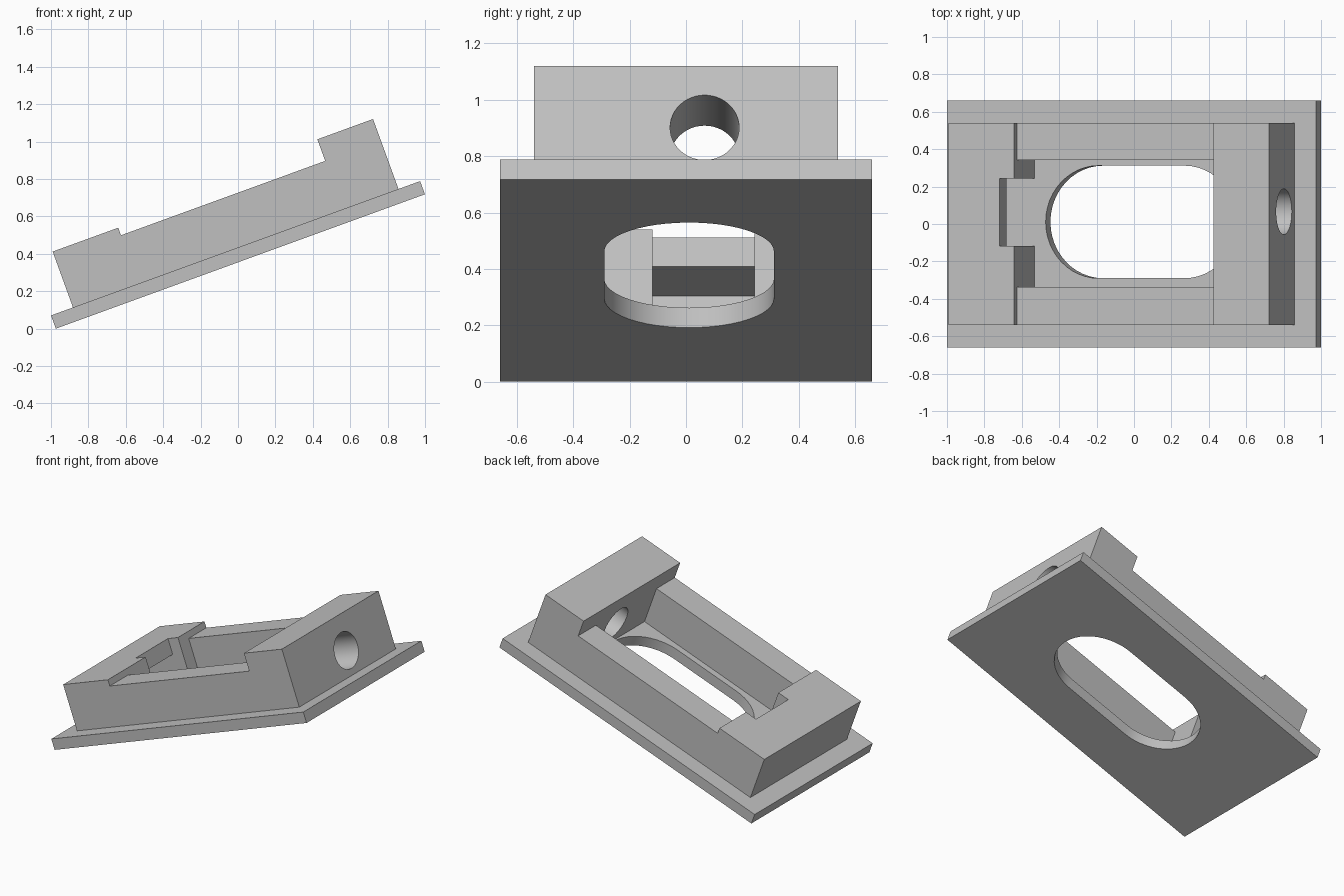
import bpy, bmesh, math
from mathutils import Matrix

if "Cube" in bpy.data.objects:
    bpy.data.objects.remove(bpy.data.objects["Cube"], do_unlink=True)

# Single light grey material
grey = bpy.data.materials.new("light_grey")
grey.use_nodes = True
colour = (0.53, 0.53, 0.53, 1)
grey.diffuse_color = colour
grey.node_tree.nodes["Principled BSDF"].inputs["Base Color"].default_value = colour

# Everything is laid out flat (x along the slope), then tilted
THICK = 0.075
LENGTH = 2.1
TILT = Matrix.Translation((-0.974, 0, 0)) @ Matrix.Rotation(math.radians(-20), 4, 'Y')


def prism(name, points, direction):
    """Extrude a closed outline along a direction into a solid."""
    bm = bmesh.new()
    face = bm.faces.new([bm.verts.new(p) for p in points])
    ext = bmesh.ops.extrude_face_region(bm, geom=[face])
    verts = [g for g in ext["geom"] if isinstance(g, bmesh.types.BMVert)]
    bmesh.ops.translate(bm, verts=verts, vec=direction)
    bmesh.ops.recalc_face_normals(bm, faces=bm.faces)
    bm.transform(TILT)
    mesh = bpy.data.meshes.new(name)
    bm.to_mesh(mesh)
    bm.free()
    mesh.materials.append(grey)
    ob = bpy.data.objects.new(name, mesh)
    bpy.context.collection.objects.link(ob)
    return ob


def side_profile(name, xz, y0, y1):
    return prism(name, [(x, y0, z) for x, z in xz], (0, y1 - y0, 0))


def box(name, x0, x1, y0, y1, z0, z1):
    return side_profile(name, [(x0, z0), (x1, z0), (x1, z1), (x0, z1)], y0, y1)


def cut(target, *cutters):
    """Subtract the cutters from the target and discard them."""
    bpy.ops.object.select_all(action='DESELECT')
    bpy.context.view_layer.objects.active = target
    target.select_set(True)
    for c in cutters:
        mod = target.modifiers.new("cut", 'BOOLEAN')
        mod.operation = 'DIFFERENCE'
        mod.solver = 'EXACT'
        mod.object = c
        bpy.ops.object.modifier_apply(modifier=mod.name)
        bpy.data.objects.remove(c, do_unlink=True)
    bpy.ops.object.shade_smooth_by_angle(angle=math.radians(30))


# Base plate with a rounded slot
plate = box("base_plate", 0, LENGTH, -0.66, 0.66, 0, THICK)
R, SLOT_Y = 0.301, 0.011
slot = []
for centre, start in ((1.35, -90), (0.862, 90)):
    for i in range(25):
        a = math.radians(start + i * 7.5)
        slot.append((centre + R * math.cos(a), SLOT_Y + R * math.sin(a), -0.1))
cut(plate, prism("slot_cutter", slot, (0, 0, 0.3)))

# Housing: low end block, side rails and tall end block in one profile
housing = side_profile("housing", [
    (0.125, THICK), (1.977, THICK), (1.977, 0.473), (1.66, 0.473),
    (1.66, 0.35), (0.498, 0.35), (0.498, 0.393), (0.125, 0.393)], -0.54, 0.54)

# Open cavity between the rails
cavity = box("cavity_cutter", 0.498, 1.66, -0.336, 0.342, 0, 0.7)

# Latch notch with an undercut pocket in the low end block
latch = side_profile("latch_cutter", [
    (0.6, 0.6), (0.415, 0.6), (0.415, 0.284), (0.17, 0.262),
    (0.17, 0), (0.6, 0)], -0.118, 0.243)

# Round cable hole through the tall end block
hole = [(1.5, 0.066 + 0.1225 * math.cos(a), 0.24 + 0.1225 * math.sin(a))
        for a in (math.tau * i / 48 for i in range(48))]
cable_hole = prism("hole_cutter", hole, (0.7, 0, 0))

cut(housing, cavity, latch, cable_hole)
